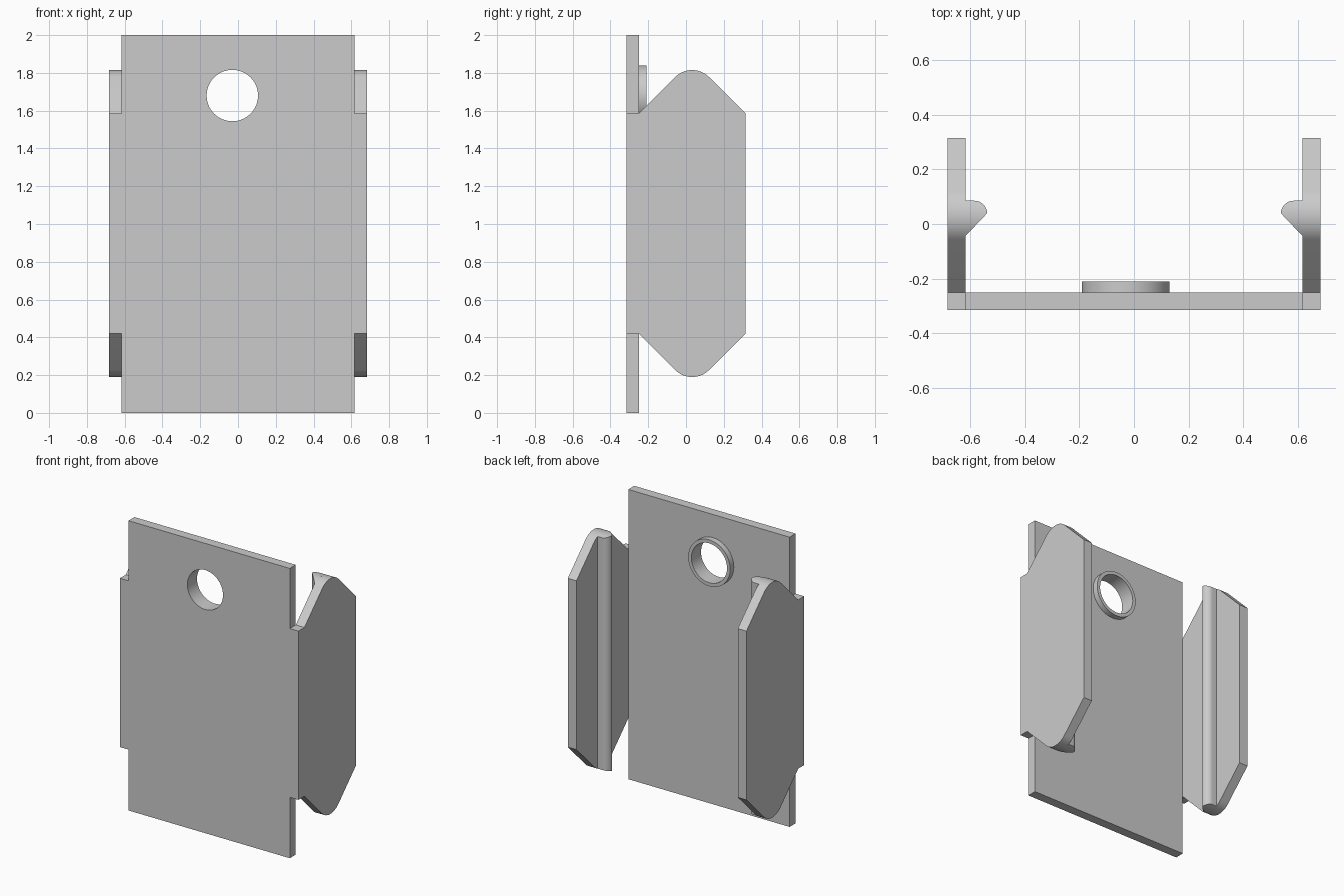
import bpy, bmesh, math
from mathutils import Matrix

if "Cube" in bpy.data.objects:
    bpy.data.objects.remove(bpy.data.objects["Cube"], do_unlink=True)

grey = bpy.data.materials.new("plain grey")
grey.use_nodes = True
colour = (0.6, 0.6, 0.6, 1)
grey.diffuse_color = colour
grey.node_tree.nodes["Principled BSDF"].inputs["Base Color"].default_value = colour

INNER, OUTER = 0.616, 0.682      # side wall faces
FRONT, BACK = -0.315, 0.315      # depth of the whole bracket
PLATE_BACK = -0.25
MID_Z, HALF_TAB, HALF_PEAK = 1.0025, 0.5825, 0.8125
PEAK_Y = (PLATE_BACK + BACK) / 2
ROUND_R = 0.127                  # rounding of the wall tips
HOLE_X, HOLE_Z, HOLE_R = -0.03, 1.68, 0.136


def finish(bm, name):
    bmesh.ops.remove_doubles(bm, verts=bm.verts, dist=1e-5)
    bmesh.ops.recalc_face_normals(bm, faces=bm.faces)
    mesh = bpy.data.meshes.new(name)
    bm.to_mesh(mesh)
    bm.free()
    mesh.materials.append(grey)
    ob = bpy.data.objects.new(name, mesh)
    bpy.context.collection.objects.link(ob)
    return ob


def smooth(ob):
    bpy.ops.object.select_all(action="DESELECT")
    ob.select_set(True)
    bpy.context.view_layer.objects.active = ob
    bpy.ops.object.shade_smooth_by_angle(angle=math.radians(30))


def half_height(y):
    """Half height of the side wall outline at depth y."""
    if y <= PLATE_BACK:
        return HALF_TAB
    d = abs(y - PEAK_Y)
    if d < ROUND_R * math.sqrt(0.5):
        return HALF_PEAK - ROUND_R + math.sqrt(ROUND_R ** 2 - d ** 2)
    return HALF_TAB + (BACK - PEAK_Y) - d


def loft(name, stations, side):
    """Join upright rectangles, given as (y, inner x, outer x)."""
    bm = bmesh.new()
    rings = []
    for y, a, b in stations:
        h = half_height(y)
        corners = ((a, -h), (b, -h), (b, h), (a, h))
        rings.append([bm.verts.new((side * x, y, MID_Z + z)) for x, z in corners])
    for r, s in zip(rings, rings[1:]):
        for i in range(4):
            j = (i + 1) % 4
            bm.faces.new((r[i], r[j], s[j], s[i]))
    bm.faces.new(rings[0])
    bm.faces.new(rings[-1])
    bmesh.ops.dissolve_degenerate(bm, dist=1e-5, edges=bm.edges)
    ob = finish(bm, name)
    smooth(ob)


def cylinder(name, radius, y0, y1):
    bm = bmesh.new()
    turn = Matrix.Translation((HOLE_X, (y0 + y1) / 2, HOLE_Z)) @ Matrix.Rotation(math.pi / 2, 4, "X")
    bmesh.ops.create_cone(bm, cap_ends=True, segments=64, radius1=radius,
                          radius2=radius, depth=y1 - y0, matrix=turn)
    return finish(bm, name)


# Back plate and the raised collar round its hole
bm = bmesh.new()
bmesh.ops.create_cube(bm, size=1, matrix=Matrix.Translation((0, (FRONT + PLATE_BACK) / 2, 1))
                      @ Matrix.Diagonal((2 * INNER, PLATE_BACK - FRONT, 2, 1)))
plate = finish(bm, "plate")
collar = cylinder("hole_collar", 0.16, PLATE_BACK, -0.21)
cutter = cylinder("hole_cutter", HOLE_R, -0.5, 0)
cutter.hide_render = True
for ob in (plate, collar):
    cut = ob.modifiers.new("hole", "BOOLEAN")
    cut.operation = "DIFFERENCE"
    cut.solver = "EXACT"
    cut.object = cutter
    bpy.context.view_layer.objects.active = ob
    bpy.ops.object.modifier_apply(modifier=cut.name)
    smooth(ob)
bpy.data.objects.remove(cutter, do_unlink=True)

# Side walls: straight tab, sloped shoulders and a rounded tip
reach = ROUND_R * math.sqrt(0.5)
arc = [PEAK_Y + reach * (i / 10 - 1) for i in range(21)]
wall = [(y, INNER, OUTER) for y in [FRONT, PLATE_BACK] + arc + [BACK]]

# Inner barbs: a ramp up to a rounded nose with a flat back
BARB_R, NOSE_X, NOSE_Y = 0.046, 0.583, 0.039
barb_start, barb_end = -0.044, NOSE_Y + BARB_R
nose = [(NOSE_Y + BARB_R * math.sin(a), NOSE_X - BARB_R * math.cos(a), INNER)
        for a in (math.pi / 2 * i / 12 for i in range(13))]
first_y, first_x, _ = nose[0]
ramp = [(y, INNER + (first_x - INNER) * (y - barb_start) / (first_y - barb_start), INNER)
        for y in (barb_start + (first_y - barb_start) * i / 8 for i in range(8))]

for label, side in (("left", 1), ("right", -1)):
    loft(label + "_wall", wall, side)
    loft(label + "_barb", ramp + nose, side)
